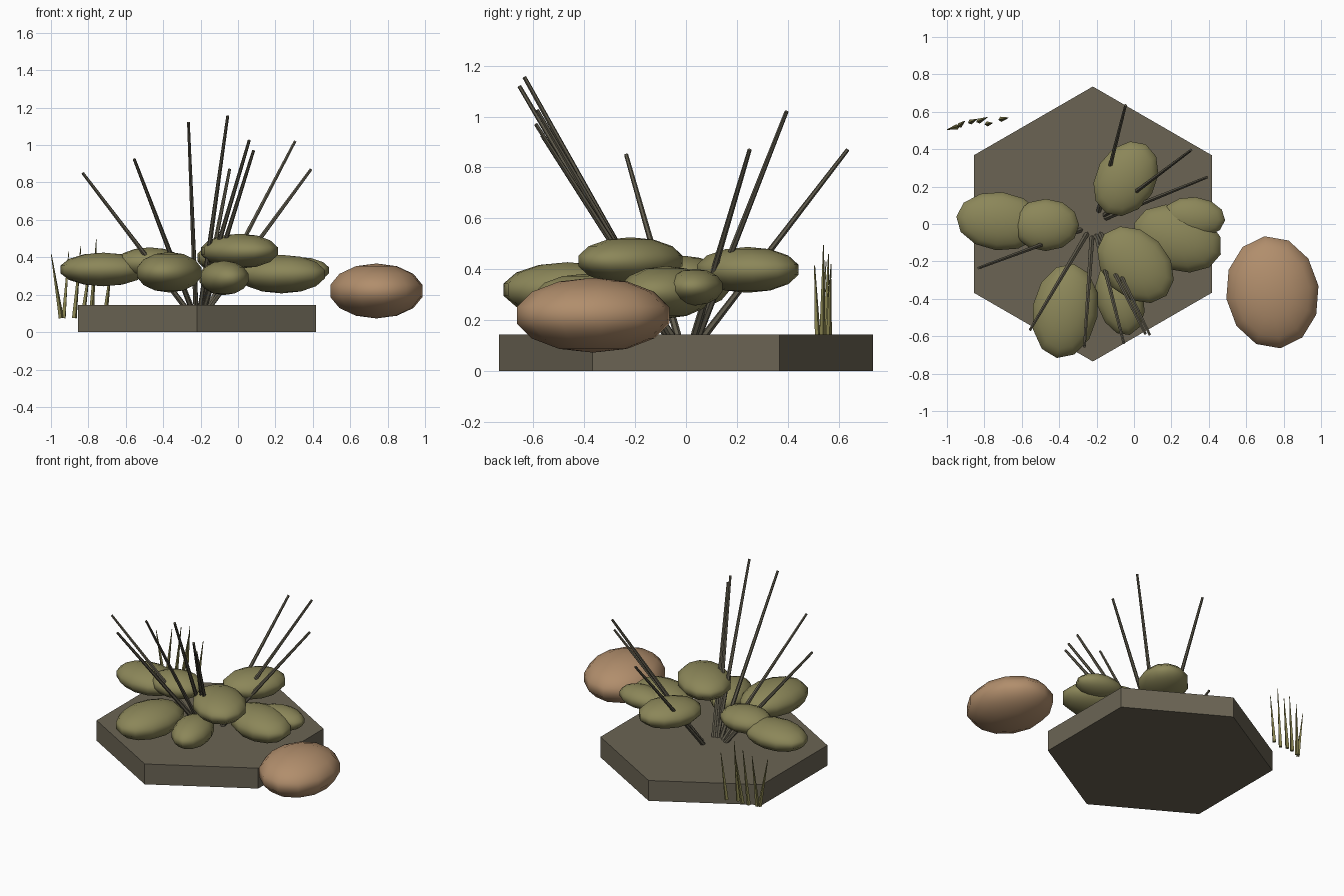
import bpy
from math import radians
from mathutils import Vector

cube = bpy.data.objects.get("Cube")
if cube:
    bpy.data.objects.remove(cube, do_unlink=True)


def material(name, rgb):
    m = bpy.data.materials.new(name)
    m.use_nodes = True
    color = (*rgb, 1)
    m.diffuse_color = color
    m.node_tree.nodes["Principled BSDF"].inputs["Base Color"].default_value = color
    return m


stone = material("grey brown stone", (0.145, 0.127, 0.088))
leaf_green = material("olive leaf", (0.26, 0.24, 0.10))
tan = material("tan rock", (0.44, 0.27, 0.15))
stem_brown = material("dark stem", (0.12, 0.108, 0.075))
grass_green = material("grass", (0.25, 0.23, 0.08))


def finish(name, mat):
    ob = bpy.context.object
    ob.name = name
    ob.data.materials.append(mat)
    return ob


def pebble(name, mat, center, radii, angle):
    """Flattened faceted ball turned about the vertical."""
    bpy.ops.mesh.primitive_uv_sphere_add(segments=12, ring_count=7, radius=1, location=center)
    ob = finish(name, mat)
    ob.scale = radii
    ob.rotation_euler.z = radians(angle)
    bpy.ops.object.shade_smooth()


def spike(name, mat, start, end, r1, r2, sides):
    """Tapered rod between two points."""
    a, b = Vector(start), Vector(end)
    bpy.ops.mesh.primitive_cone_add(vertices=sides, radius1=r1, radius2=r2,
                                    depth=(b - a).length, location=(a + b) / 2)
    ob = finish(name, mat)
    ob.rotation_euler = (b - a).to_track_quat('Z', 'Y').to_euler()


# hexagonal slab, corners to the front and back
bpy.ops.mesh.primitive_cylinder_add(vertices=6, radius=0.735, depth=0.145,
                                    location=(-0.22, 0, 0.0725))
finish("base_slab", stone)

# loose rock beside the slab
pebble("rock", tan, (0.74, -0.365, 0.22), (0.31, 0.255, 0.147), 98)

# leaf pads: centre, radii, angle
pads = [
    ((-0.72, 0.015, 0.335), (0.237, 0.16, 0.09), -6),
    ((-0.472, -0.005, 0.37), (0.183, 0.143, 0.083), 0),
    ((-0.368, -0.465, 0.32), (0.262, 0.18, 0.108), 80),
    ((-0.075, -0.4, 0.29), (0.205, 0.13, 0.092), -75),
    ((0.008, -0.218, 0.433), (0.24, 0.178, 0.093), -45),
    ((0.233, -0.078, 0.31), (0.252, 0.176, 0.103), -20),
    ((0.32, 0.035, 0.33), (0.172, 0.112, 0.072), -5),
    ((-0.043, 0.242, 0.398), (0.218, 0.165, 0.09), 60),
]
for i, pad in enumerate(pads):
    pebble(f"leaf_pad_{i + 1}", leaf_green, *pad)

# stems fanning out of the slab: foot (x, y), tip
stems = [
    ((-0.28, -0.03), (-0.83, -0.235, 0.85)),
    ((-0.25, -0.05), (-0.555, -0.565, 0.925)),
    ((-0.225, -0.07), (-0.265, -0.655, 1.12)),
    ((-0.2, -0.065), (-0.055, -0.635, 1.155)),
    ((-0.205, -0.06), (0.06, -0.585, 1.025)),
    ((-0.18, -0.05), (0.083, -0.59, 0.97)),
    ((-0.19, 0.065), (-0.045, 0.635, 0.87)),
    ((-0.16, 0.045), (0.305, 0.395, 1.02)),
    ((-0.155, 0.03), (0.39, 0.25, 0.87)),
]
for i, (foot, tip) in enumerate(stems):
    spike(f"stem_{i + 1}", stem_brown, (*foot, 0.13), tip, 0.015, 0.008, 6)

# grass tuft behind the slab: foot (x, y), tip
blades = [
    ((-0.945, 0.52), (-0.998, 0.505, 0.415)),
    ((-0.932, 0.527), (-0.905, 0.55, 0.43)),
    ((-0.875, 0.545), (-0.84, 0.56, 0.46)),
    ((-0.83, 0.55), (-0.785, 0.57, 0.42)),
    ((-0.785, 0.535), (-0.757, 0.54, 0.495)),
    ((-0.712, 0.56), (-0.672, 0.568, 0.40)),
]
for i, (foot, tip) in enumerate(blades):
    spike(f"grass_blade_{i + 1}", grass_green, (*foot, 0.075), tip, 0.014, 0.002, 4)
